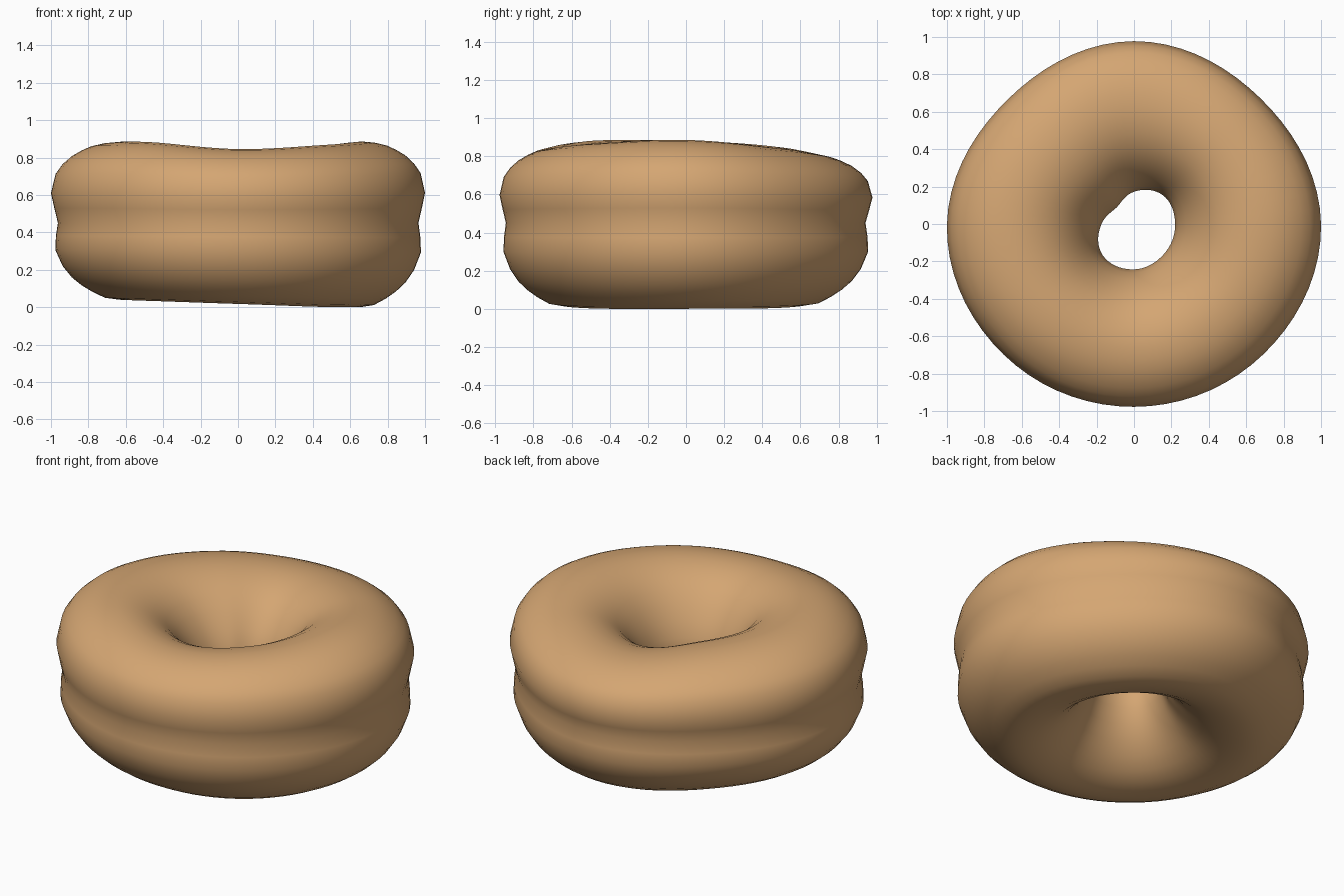
import bpy, math

if "Cube" in bpy.data.objects:
    bpy.data.objects.remove(bpy.data.objects["Cube"])

SEGMENTS = 72
MID = 0.455

# Eight samples round the ring, every 45 degrees from +x towards +y
OUTER = [1.0, 0.955, 0.98, 0.95, 1.0, 0.985, 0.975, 0.98]
HOLE = [0.22, 0.22, 0.175, 0.13, 0.175, 0.235, 0.24, 0.225]
TOP = [0.89, 0.85, 0.815, 0.86, 0.885, 0.887, 0.85, 0.872]
BOTTOM = [0.005, 0.008, 0.025, 0.038, 0.045, 0.038, 0.022, 0.006]

# Cross-section: u runs from hole (0) to rim (1), v from -1 (bottom) to 1 (top)
PROFILE = [
    (0.955, 0.0), (0.978, 0.18), (1.0, 0.37), (0.97, 0.61), (0.925, 0.73),
    (0.865, 0.83), (0.80, 0.90), (0.74, 0.95), (0.66, 0.985), (0.57, 1.0),
    (0.48, 0.985), (0.39, 0.94), (0.30, 0.86), (0.215, 0.74), (0.14, 0.58),
    (0.075, 0.40), (0.025, 0.20), (0.0, 0.0), (0.02, -0.20), (0.065, -0.40),
    (0.13, -0.58), (0.21, -0.74), (0.30, -0.87), (0.39, -0.95), (0.48, -0.99),
    (0.56, -1.0), (0.65, -0.975), (0.73, -0.90), (0.80, -0.815), (0.865, -0.71),
    (0.925, -0.56), (0.972, -0.35), (0.968, -0.17),
]


def around(samples, t):
    """Smooth periodic interpolation, t in 0..1 round the ring."""
    n = len(samples)
    i, f = divmod(t * n, 1.0)
    a, b, c, d = (samples[(int(i) + k) % n] for k in (-1, 0, 1, 2))
    return b + 0.5 * f * (c - a + f * (2*a - 5*b + 4*c - d + f * (3*(b - c) + d - a)))


# Doughnut: sweep the cross-section round the uneven ring
verts, faces = [], []
n = len(PROFILE)
for s in range(SEGMENTS):
    t = s / SEGMENTS
    ang = t * math.tau
    r0, r1 = around(HOLE, t), around(OUTER, t)
    top, bottom = around(TOP, t), around(BOTTOM, t)
    for u, v in PROFILE:
        r = r0 + u * (r1 - r0)
        z = MID + (v * (top - MID) if v > 0 else v * (MID - bottom))
        verts.append((r * math.cos(ang), r * math.sin(ang), z))
    for k in range(n):
        a, b = s * n, ((s + 1) % SEGMENTS) * n
        k2 = (k + 1) % n
        faces.append((a + k, b + k, b + k2, a + k2))

# Stand on the ground and centre
lo = [min(p[i] for p in verts) for i in range(3)]
hi = [max(p[i] for p in verts) for i in range(3)]
off = ((lo[0] + hi[0]) / 2, (lo[1] + hi[1]) / 2, lo[2])
verts = [tuple(p[i] - off[i] for i in range(3)) for p in verts]

mesh = bpy.data.meshes.new("doughnut")
mesh.from_pydata(verts, [], faces)
mesh.update()
mesh.polygons.foreach_set("use_smooth", [True] * len(mesh.polygons))

# Golden dough colour
dough = bpy.data.materials.new("golden_dough")
dough.diffuse_color = (0.66, 0.38, 0.17, 1.0)
dough.use_nodes = True
dough.node_tree.nodes["Principled BSDF"].inputs["Base Color"].default_value = dough.diffuse_color
mesh.materials.append(dough)

doughnut = bpy.data.objects.new("doughnut", mesh)
bpy.context.collection.objects.link(doughnut)
